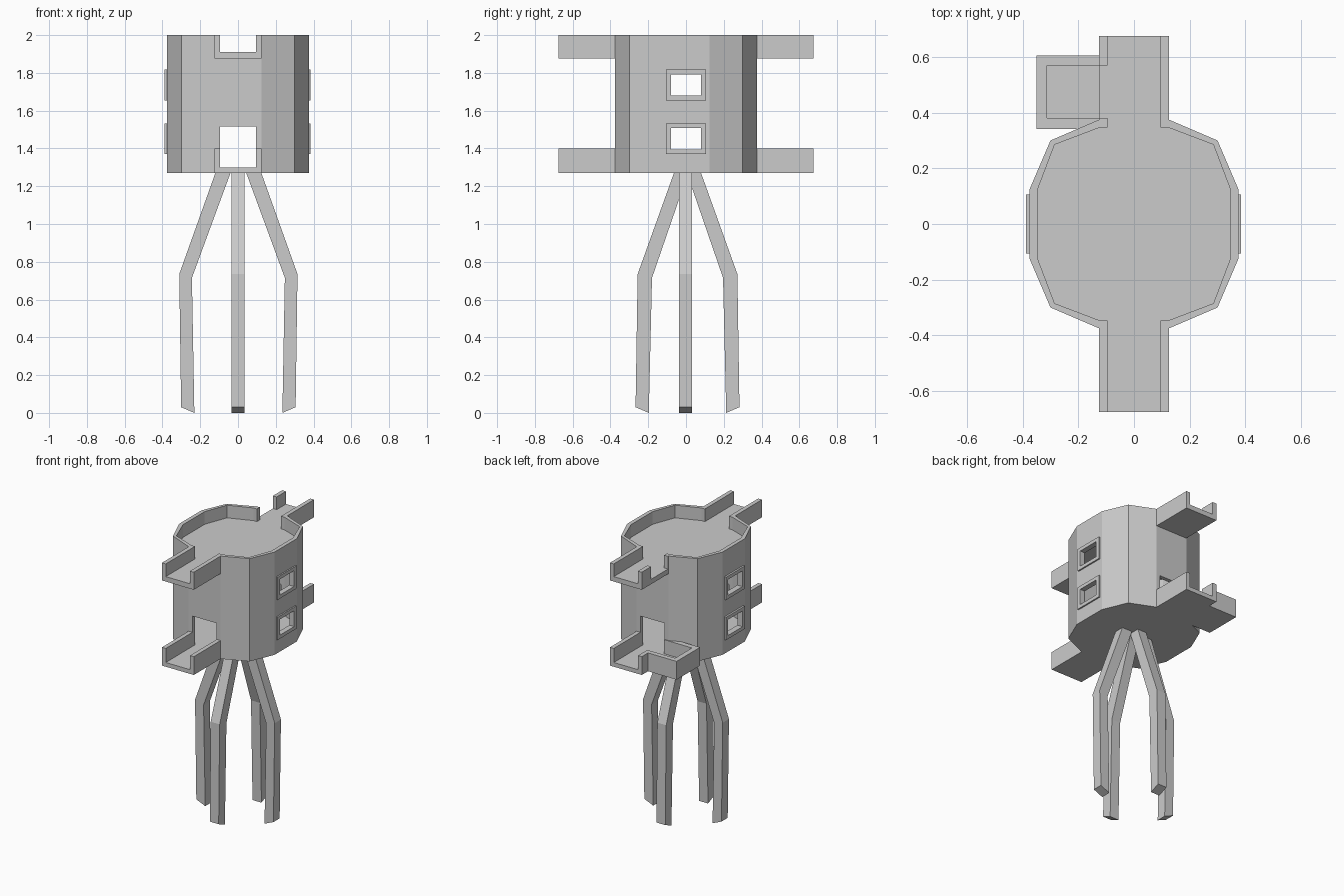
import bpy, bmesh, math
from mathutils import Matrix, Vector

if "Cube" in bpy.data.objects:
    bpy.data.objects.remove(bpy.data.objects["Cube"])

grey = bpy.data.materials.new("plain grey")
grey.diffuse_color = (0.6, 0.6, 0.6, 1)
grey.use_nodes = True
grey.node_tree.nodes["Principled BSDF"].inputs["Base Color"].default_value = grey.diffuse_color


def finish(name, bm):
    bmesh.ops.recalc_face_normals(bm, faces=bm.faces)
    me = bpy.data.meshes.new(name)
    bm.to_mesh(me)
    bm.free()
    me.materials.append(grey)
    ob = bpy.data.objects.new(name, me)
    bpy.context.collection.objects.link(ob)
    return ob


def add_box(bm, x0, x1, y0, y1, z0, z1):
    size = Matrix.Diagonal((x1 - x0, y1 - y0, z1 - z0, 1))
    mid = Matrix.Translation(((x0 + x1) / 2, (y0 + y1) / 2, (z0 + z1) / 2))
    bmesh.ops.create_cube(bm, size=1, matrix=mid @ size)


def boxes(name, *items):
    bm = bmesh.new()
    for item in items:
        add_box(bm, *item)
    return finish(name, bm)


def prism(name, points, direction):
    bm = bmesh.new()
    face = bm.faces.new([bm.verts.new(p) for p in points])
    ext = bmesh.ops.extrude_face_region(bm, geom=[face])
    verts = [v for v in ext["geom"] if isinstance(v, bmesh.types.BMVert)]
    bmesh.ops.translate(bm, verts=verts, vec=Vector(direction))
    return finish(name, bm)


def drum(name, flat, side, corner, z0, z1):
    # twelve-sided plan, mirrored from three points in one quarter
    q = [(flat, side), (corner, corner), (side, flat)]
    pts = q + [(-x, y) for x, y in q[::-1]]
    pts += [(-x, -y) for x, y in pts]
    return prism(name, [(x, y, z0) for x, y in pts], (0, 0, z1 - z0))


def cut(target, cutter):
    mod = target.modifiers.new("cut", 'BOOLEAN')
    mod.operation, mod.solver, mod.object = 'DIFFERENCE', 'EXACT', cutter
    bpy.context.view_layer.update()
    dg = bpy.context.evaluated_depsgraph_get()
    me = bpy.data.meshes.new_from_object(target.evaluated_get(dg))
    target.modifiers.clear()
    target.data = me
    bpy.data.objects.remove(cutter)


# hollow tower body with roof parapet, doorways and windows
body = drum("tower_body", 0.375, 0.125, 0.30, 1.27, 2.0)
cut(body, drum("room_cutter", 0.347, 0.122, 0.285, 1.30, 1.875))
cut(body, drum("roof_cutter", 0.347, 0.122, 0.285, 1.91, 2.1))
cut(body, boxes("parapet_gap_cutter", (-0.095, 0.095, -0.6, 0.6, 1.91, 2.1)))
cut(body, boxes("door_cutter", (-0.095, 0.095, -0.6, 0.6, 1.30, 1.515)))
WINDOWS = (1.395, 1.68)
for z in WINDOWS:
    cut(body, boxes("window_cutter", (-0.6, 0.6, -0.08, 0.08, z, z + 0.112)))

# raised window frames
for side, x0, x1 in (("left", -0.388, -0.375), ("right", 0.375, 0.385)):
    for level, z in zip(("lower", "upper"), WINDOWS):
        a, b = z - 0.025, z + 0.137
        boxes(f"{side}_{level}_window_frame",
              (x0, x1, -0.106, 0.106, a, z),
              (x0, x1, -0.106, 0.106, z + 0.112, b),
              (x0, x1, -0.106, -0.08, z, z + 0.112),
              (x0, x1, 0.08, 0.106, z, z + 0.112))

# walkways: deck with two side rails; the back ones have a gap in the left rail
IN, OUT, NEAR, FAR = 0.095, 0.125, 0.375, 0.675
for level, z, deck, top in (("lower", 1.27, 1.30, 1.40), ("upper", 1.875, 1.91, 2.0)):
    boxes(f"front_{level}_walkway",
          (-OUT, OUT, -FAR, -NEAR, z, deck),
          (-OUT, -IN, -FAR, -NEAR, deck, top),
          (IN, OUT, -FAR, -NEAR, deck, top))
    boxes(f"back_{level}_walkway",
          (-OUT, OUT, NEAR, FAR, z, deck),
          (IN, OUT, NEAR, FAR, deck, top),
          (-OUT, -IN, 0.57, FAR, deck, top),
          (-OUT, -IN, NEAR, 0.38, deck, top))

# side landing opening off the lower back walkway
boxes("side_landing",
      (-0.35, -OUT, 0.342, 0.605, 1.27, 1.30),
      (-0.35, -0.313, 0.342, 0.605, 1.30, 1.40),
      (-0.313, -OUT, 0.57, 0.605, 1.30, 1.40),
      (-0.313, -OUT, 0.342, 0.38, 1.30, 1.40))

# four bent legs: (inner, outer) offsets at top, knee and foot
SIDE_LEG = ((0.04, 0.12), (0.246, 0.313), (0.233, 0.303))
END_LEG = ((-0.005, 0.07), (0.188, 0.264), (0.205, 0.275))
for i, name in enumerate(("right", "back", "left", "front")):
    (ti, to), (ki, ko), (fi, fo) = END_LEG if i % 2 else SIDE_LEG
    profile = [(ti, 1.275), (to, 1.275), (ko, 0.735), (fo, 0.03), (fi, 0), (ki, 0.715)]
    leg = prism(f"{name}_leg", [(x, -0.035, z) for x, z in profile], (0, 0.07, 0))
    shift = Matrix.Translation((0, 0.008, 0) if i % 2 else (0.002, -0.003, 0))
    leg.data.transform(shift @ Matrix.Rotation(i * math.pi / 2, 4, 'Z'))
